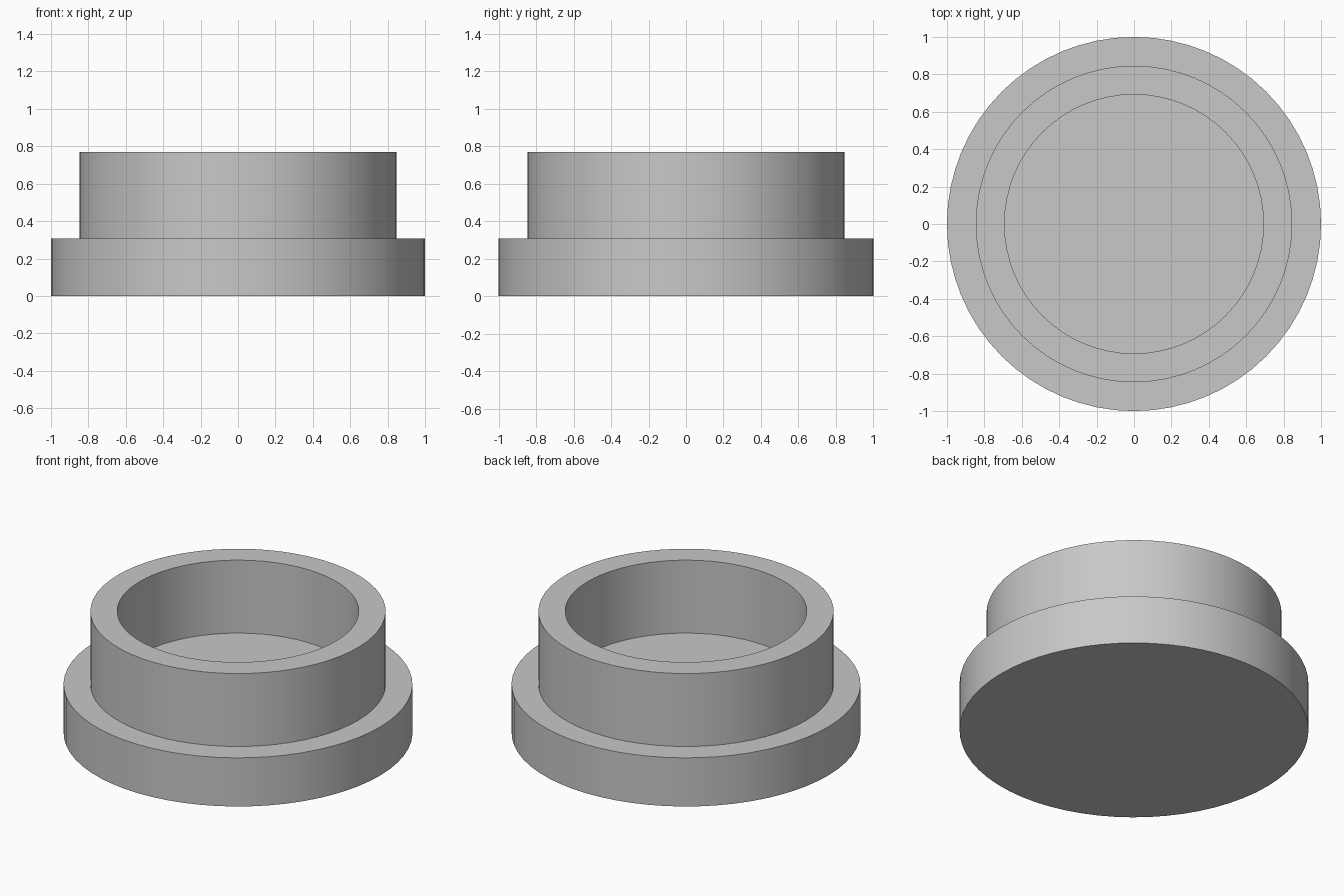
import bpy
import bmesh
import math
from mathutils import Matrix

SEGMENTS = 64
UNIT = 1 / 6.5  # one design unit; the flange radius is 6.5

if "Cube" in bpy.data.objects:
    bpy.data.objects.remove(bpy.data.objects["Cube"], do_unlink=True)

# Plain grey material
grey = bpy.data.materials.new("plain_grey")
grey.use_nodes = True
colour = (0.58, 0.58, 0.58, 1)
grey.diffuse_color = colour
grey.node_tree.nodes["Principled BSDF"].inputs["Base Color"].default_value = colour


def lathe(name, profile):
    """Turn a (radius, height) profile that starts and ends on the axis."""
    bm = bmesh.new()
    verts = [bm.verts.new((r * UNIT, 0, z * UNIT)) for r, z in profile]
    edges = [bm.edges.new(pair) for pair in zip(verts, verts[1:])]
    bmesh.ops.spin(bm, geom=verts + edges, cent=(0, 0, 0), axis=(0, 0, 1),
                   angle=math.tau, steps=SEGMENTS, use_duplicate=False)
    bmesh.ops.remove_doubles(bm, verts=bm.verts, dist=0.0001)
    bmesh.ops.recalc_face_normals(bm, faces=bm.faces)
    mesh = bpy.data.meshes.new(name)
    bm.to_mesh(mesh)
    bm.free()
    mesh.materials.append(grey)
    obj = bpy.data.objects.new(name, mesh)
    bpy.context.collection.objects.link(obj)
    bpy.ops.object.select_all(action='DESELECT')
    obj.select_set(True)
    bpy.context.view_layer.objects.active = obj
    bpy.ops.object.shade_smooth_by_angle(angle=math.radians(30))
    return obj


# Solid flange with a hollow collar standing on it, turned as one piece
lathe("flanged_cap", [
    (0, 0), (6.5, 0), (6.5, 2),   # flange underside and rim
    (5.5, 2), (5.5, 5),           # flange top and collar outside
    (4.5, 5), (4.5, 2), (0, 2),   # collar lip, bore and floor
])
